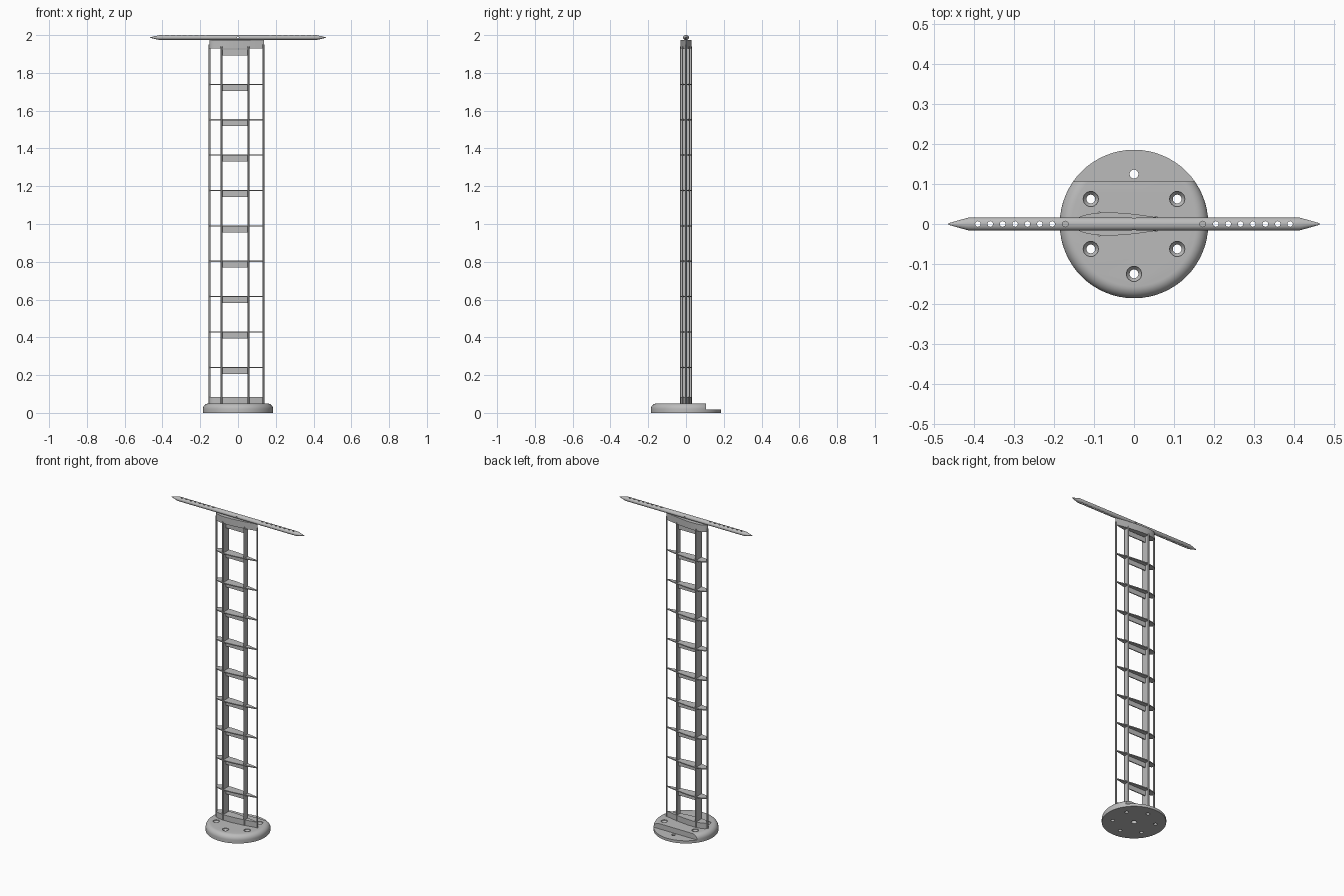
import bpy, bmesh, math
from mathutils import Matrix

if "Cube" in bpy.data.objects:
    bpy.data.objects.remove(bpy.data.objects["Cube"])

grey = bpy.data.materials.new("light grey")
grey.diffuse_color = (0.5, 0.5, 0.5, 1)
grey.use_nodes = True
grey.node_tree.nodes["Principled BSDF"].inputs["Base Color"].default_value = grey.diffuse_color


def finish(name, bm, smooth=True):
    bmesh.ops.recalc_face_normals(bm, faces=bm.faces)
    me = bpy.data.meshes.new(name)
    bm.to_mesh(me)
    bm.free()
    ob = bpy.data.objects.new(name, me)
    bpy.context.collection.objects.link(ob)
    me.materials.append(grey)
    if smooth:
        bpy.ops.object.select_all(action='DESELECT')
        ob.select_set(True)
        bpy.context.view_layer.objects.active = ob
        bpy.ops.object.shade_smooth_by_angle(angle=math.radians(35))
    return ob


def loft(bm, rings):
    """Skin closed rings of points and cap both ends."""
    vs = [[bm.verts.new(p) for p in r] for r in rings]
    n = len(vs[0])
    for a, b in zip(vs, vs[1:]):
        for i in range(n):
            j = (i + 1) % n
            bm.faces.new((a[i], a[j], b[j], b[i]))
    bm.faces.new(vs[0])
    bm.faces.new(vs[-1])


def circle(r, z, x=0, y=0, n=24):
    return [(x + r * math.cos(2 * math.pi * i / n), y + r * math.sin(2 * math.pi * i / n), z)
            for i in range(n)]


def box(bm, x0, x1, y0, y1, z0, z1):
    m = Matrix.Translation(((x0 + x1) / 2, (y0 + y1) / 2, (z0 + z1) / 2))
    bmesh.ops.create_cube(bm, size=1, matrix=m @ Matrix.Diagonal((x1 - x0, y1 - y0, z1 - z0, 1)))


def cut(ob, bm):
    cutter = finish(ob.name + "_cutter", bm, False)
    mod = ob.modifiers.new("cut", 'BOOLEAN')
    mod.operation, mod.solver, mod.object = 'DIFFERENCE', 'EXACT', cutter
    bpy.context.view_layer.objects.active = ob
    ob.select_set(True)
    bpy.ops.object.modifier_apply(modifier=mod.name)
    bpy.data.objects.remove(cutter)


# streamlined rib section
CHORD, NOSE = 0.29, -0.152


def half_width(x):
    t = min(max((x - NOSE) / CHORD, 0), 1)
    return CHORD * (0.2969 * math.sqrt(t) - 0.126 * t - 0.3516 * t**2 + 0.2843 * t**3 - 0.1015 * t**4)


def section(z, n=18):
    xs = [NOSE + CHORD * (1 - math.cos(math.pi * i / n)) / 2 for i in range(n + 1)]
    up = [(x, half_width(x), z) for x in xs]
    return up + [(x, -y, z) for x, y, _ in reversed(up[1:])]


# round base with rounded rim
bm = bmesh.new()
R, H, B = 0.186, 0.05, 0.03
arc = [i * math.pi / 16 for i in range(9)]
loft(bm, [circle(R, 0, n=64)] +
     [circle(R - B + B * math.cos(a), H - B + B * math.sin(a), n=64) for a in arc])
base = finish("base", bm)

# step at the back of the base
bm = bmesh.new()
box(bm, -0.3, 0.3, 0.107, 0.3, 0.017, 0.1)
cut(base, bm)

# countersunk bolt holes and blind centre hole
bm = bmesh.new()
for k in range(6):
    a = math.radians(30 + 60 * k)
    x, y = 0.125 * math.cos(a), 0.125 * math.sin(a)
    rings = [(0.011, -0.02), (0.011, 0.036), (0.019, 0.046), (0.019, 0.08)]
    if k == 1:
        rings = [(0.011, -0.02), (0.011, 0.08)]
    loft(bm, [circle(r, z, x, y) for r, z in rings])
loft(bm, [circle(0.016, -0.02), circle(0.016, 0.03)])
cut(base, bm)

# thick end ribs
for name, z0, z1 in (("bottom_rib", 0.045, 0.085), ("top_rib", 1.93, 1.974)):
    bm = bmesh.new()
    loft(bm, [section(z0), section(z1)])
    finish(name, bm)

# thin ribs, each with a stiffener plate below
SPARS = (-0.087, 0.055)
ribs, plates = bmesh.new(), bmesh.new()
for k in range(10):
    z = 0.241 + 0.1873 * k
    if k < 9:
        loft(ribs, [section(z - 0.003), section(z + 0.003)])
    box(plates, *SPARS, -0.003, 0.003, z - 0.034, z - 0.002)
finish("thin_ribs", ribs)
finish("stiffener_plates", plates, False)

# spar webs with round caps
webs, caps = bmesh.new(), bmesh.new()
for x in SPARS:
    w = half_width(x)
    box(webs, x - 0.004, x + 0.004, -w, w, 0.05, 1.94)
    for s in (-1, 1):
        loft(caps, [circle(0.005, z, x, s * (w - 0.002), 12) for z in (0.05, 1.94)])
finish("spar_webs", webs, False)
finish("spar_caps", caps)

# leading and trailing edge rods
bm = bmesh.new()
for x in (-0.15, 0.135):
    loft(bm, [circle(0.005, z, x, 0, 12) for z in (0.05, 1.95)])
finish("edge_rods", bm)

# crossbar with pointed ends
bm = bmesh.new()
ends = [(-0.465, 0.12), (-0.415, 1), (0.415, 1), (0.465, 0.12)]
loft(bm, [[(x, s * 0.016 * math.cos(a), 1.987 + s * 0.013 * math.sin(a))
           for a in [i * math.pi / 12 for i in range(24)]] for x, s in ends])
bar = finish("crossbar", bm)

# row of holes along each arm, plus a cross hole in the middle
bm = bmesh.new()
for s in (-1, 1):
    for k in range(7):
        loft(bm, [circle(0.007, z, s * (0.205 + 0.031 * k), 0, 16) for z in (1.95, 2.05)])
    loft(bm, [circle(0.007, z, s * 0.172, 0, 16) for z in (1.985, 2.05)])
loft(bm, [[(x, y, 1.987 + z) for x, z, _ in circle(0.005, 0, n=16)] for y in (-0.05, 0.05)])
cut(bar, bm)
